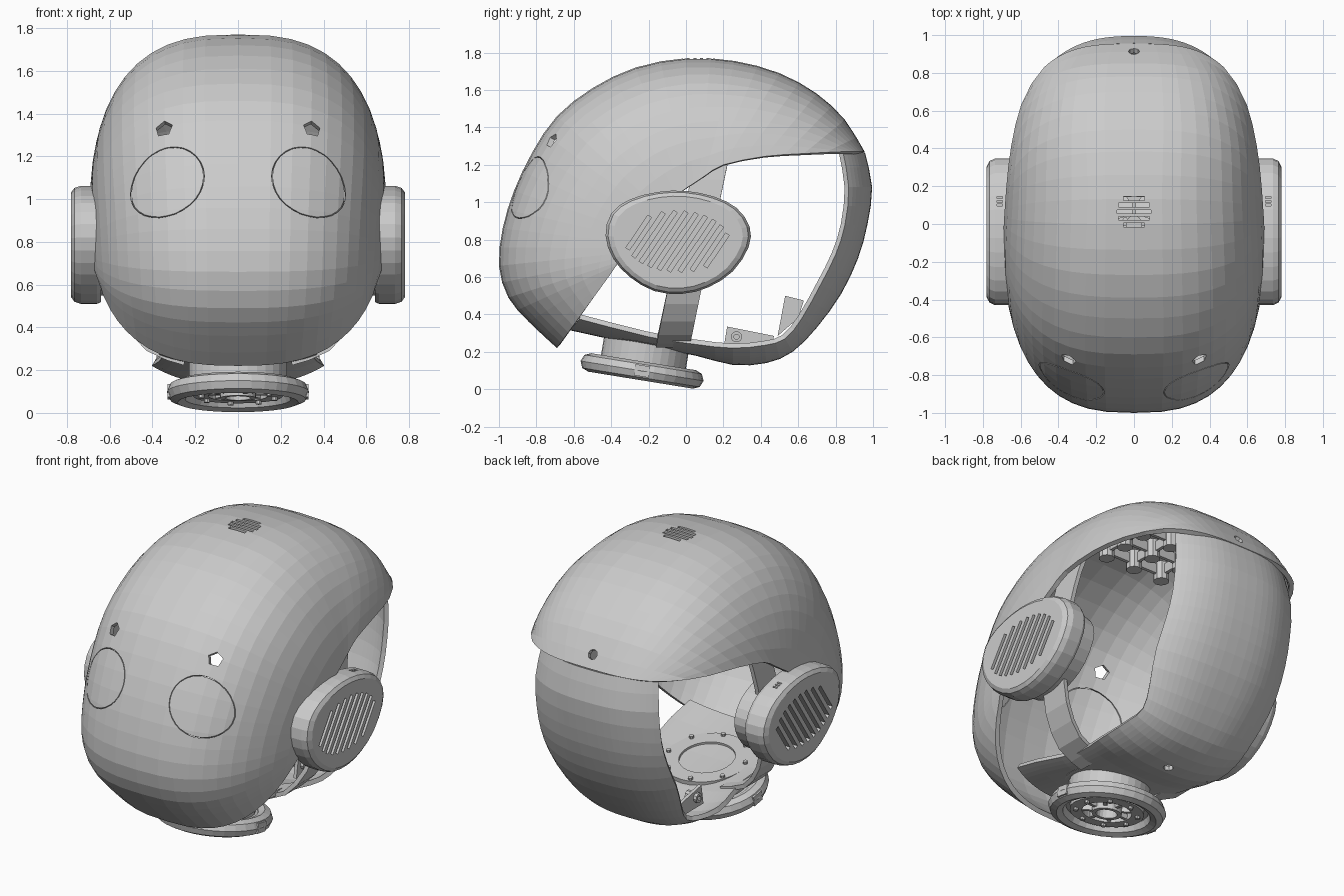
import bpy, bmesh, math
from mathutils import Vector, Matrix

if "Cube" in bpy.data.objects:
    bpy.data.objects.remove(bpy.data.objects["Cube"])

C = Vector((0.0, 0.85))      # centre of the side profile
HALF_W = 0.695               # half width of the shells


def finish(name, bm, recalc=True):
    if recalc:
        bmesh.ops.recalc_face_normals(bm, faces=bm.faces[:])
    me = bpy.data.meshes.new(name)
    bm.to_mesh(me)
    bm.free()
    ob = bpy.data.objects.new(name, me)
    bpy.context.collection.objects.link(ob)
    return ob


def smooth(pts, n=2, closed=False):
    out, m = [], len(pts)
    for i in range(m if closed else m - 1):
        a, b, c, d = [Vector(pts[k % m] if closed else pts[min(max(k, 0), m - 1)])
                      for k in range(i - 1, i + 3)]
        for k in range(n):
            t = k / n
            out.append(0.5 * (2 * b + (c - a) * t + (2 * a - 5 * b + 4 * c - d) * t ** 2
                              + (3 * b - a - 3 * c + d) * t ** 3))
    if not closed:
        out.append(Vector(pts[-1]))
    return out


def aim(loc, axis=(0, 0, 1)):
    return Matrix.Translation(loc) @ Vector(axis).to_track_quat('Z', 'Y').to_matrix().to_4x4()


def cyl(bm, mat, r, depth, seg=12):
    bmesh.ops.create_cone(bm, cap_ends=True, segments=seg, radius1=r, radius2=r, depth=depth, matrix=mat)


def box(bm, mat, size):
    bmesh.ops.create_cube(bm, size=1, matrix=mat @ Matrix.Diagonal((*size, 1)))


def lathe(bm, mat, prof, seg=32):
    rings = [[bm.verts.new(mat @ Vector((r * math.cos(a), r * math.sin(a), z))) for r, z in prof]
             for a in (2 * math.pi * i / seg for i in range(seg))]
    m = len(prof)
    for i in range(seg):
        p, q = rings[i], rings[(i + 1) % seg]
        for k in range(m):
            bm.faces.new((p[k], q[k], q[(k + 1) % m], p[(k + 1) % m]))


def ring(r0, r1, z0, z1):
    return [(r0, z0), (r1, z0), (r1, z1), (r0, z1)]


def solidify(ob, t, offset=-1):
    mod = ob.modifiers.new("thickness", 'SOLIDIFY')
    mod.thickness, mod.offset = t, offset


def cut(ob, cutter):
    cutter.hide_render = True
    cutter.hide_viewport = True
    mod = ob.modifiers.new("cut", 'BOOLEAN')
    mod.operation, mod.solver, mod.object = 'DIFFERENCE', 'EXACT', cutter


def mirror(ob):
    mod = ob.modifiers.new("mirror", 'MIRROR')
    mod.use_axis = (True, False, False)


def shell(name, pairs, power, widen, cols=22):
    """Rounded shell: each row holds centre line (y, z) and side-opening edge (y, z).
    power sets how boxy the cross-section is, widen makes it boxier to the back."""
    bm, rows = bmesh.new(), []
    for py, pz, qy, qz in smooth(pairs):
        P, Q = Vector((py, pz)), Vector((qy, qz))
        pw = power + widen * max(0, py - 0.2)
        r0 = min((Q - C).length / (P - C).length, 0.99)
        end = math.acos(r0 ** (pw / 2))
        row = []
        for j in range(cols + 1):
            f = end * (2 * j / cols - 1)
            r = math.cos(f) ** (2 / pw)
            x = math.copysign(HALF_W * abs(math.sin(f)) ** (2 / pw), f)
            yz = Q + (P - Q) * ((r - r0) / (1 - r0))
            row.append(bm.verts.new((x, yz.x, yz.y)))
        rows.append(row)
    for a, b in zip(rows, rows[1:]):
        for j in range(cols):
            bm.faces.new((a[j], a[j + 1], b[j + 1], b[j]))
    ob = finish(name, bm, False)
    solidify(ob, 0.028)
    return ob


# Face and crown shell
face = shell("face_shell", [
    (-.69, .22, -.40, .62), (-.84, .36, -.38, .65), (-.95, .49, -.36, .68), (-1.0, .66, -.33, .73),
    (-.98, .86, -.30, .78), (-.92, 1.06, -.26, .84), (-.82, 1.27, -.20, .90), (-.69, 1.46, -.14, .96),
    (-.50, 1.61, -.08, 1.01), (-.27, 1.72, -.02, 1.06), (0, 1.77, .04, 1.10), (.26, 1.755, .10, 1.14),
    (.50, 1.69, .20, 1.20), (.70, 1.58, .42, 1.245), (.85, 1.44, .63, 1.26), (.955, 1.27, .83, 1.27)],
    2.7, 0.6)

# Back and chin shell
back = shell("back_shell", [
    (.957, 1.265, .84, 1.265), (.995, 1.08, .87, 1.08), (.97, .88, .85, .88), (.92, .70, .80, .72),
    (.83, .51, .72, .56), (.70, .33, .62, .38), (.57, .20, .53, .27), (.43, .14, .42, .235),
    (.25, .13, .25, .22), (.05, .18, .05, .24), (-.25, .235, -.20, .28), (-.62, .315, -.57, .375)],
    2.5, 0.1)

# Openings in the face: eye outlines, brow holes, crown vent, rear screw hole
bm = bmesh.new()
for s in (-1, 1):
    lathe(bm, aim((0.33 * s, -0.82, 1.065), (0, -0.86, 0.5)), ring(.169, .173, -.2, .2), 28)
    cyl(bm, aim((0.345 * s, -0.71, 1.325), (0.1 * s, -0.85, 0.5)), 0.042, 0.4, 5)
for k in range(-2, 3):
    y = 0.035 * k
    box(bm, Matrix.Translation((0, 0.065 + y, 1.75)), (2 * math.sqrt(.09 ** 2 - y * y), 0.02, 0.2))
cyl(bm, aim((0, 0.92, 1.345), (0, 0.85, 0.5)), 0.03, 0.2, 8)
cut(face, finish("face_cutter", bm))
bm = bmesh.new()
cyl(bm, aim((0, 0.3, 0.14)), 0.03, 0.2, 8)
cut(back, finish("back_cutter", bm))

# Ear pods: egg outline lofted outwards, with slanted grille slots
egg = smooth([(-.43, .82), (-.40, .94), (-.30, 1.015), (-.15, 1.055), (0, 1.06), (.15, 1.03), (.27, .97),
              (.34, .87), (.335, .76), (.25, .63), (.12, .545), (-.02, .51), (-.17, .525), (-.30, .60),
              (-.39, .70)], 2, True)
mid = Vector((-0.045, 0.79))
stations = [(.53, .84), (.64, .86), (.64, .97), (.66, 1), (.735, 1), (.765, .965), (.78, .89)]
slope = math.radians(56)
d = Vector((math.cos(slope), math.sin(slope)))
for s, side in ((1, "right"), (-1, "left")):
    bm = bmesh.new()
    loops = [[bm.verts.new((s * x, *(mid + (p - mid) * k))) for p in egg] for x, k in stations]
    for a, b in zip(loops, loops[1:]):
        for i in range(len(egg)):
            j = (i + 1) % len(egg)
            bm.faces.new((a[i], a[j], b[j], b[i]))
    bm.faces.new(loops[0])
    bm.faces.new(loops[-1])
    pod = finish(side + "_ear_pod", bm)
    bm = bmesh.new()
    A, B = 0.275, 0.16
    for k in range(-4, 5):
        o = 0.06 * k
        qa = (d.x / A) ** 2 + (d.y / B) ** 2
        qb, qc = o * d.x / A ** 2, (o / A) ** 2 - 1
        h = math.sqrt(max(qb * qb - qa * qc, 0.001)) / qa
        m = mid + Vector((o, 0)) - d * (qb / qa)
        mat = Matrix.Translation((s * 0.77, *m)) @ Matrix.Rotation(slope, 4, 'X')
        box(bm, mat, (0.10, 2 * h, 0.023))
    for y in (0.10, 0.12, 0.14):
        box(bm, Matrix.Translation((s * 0.71, y, 1.03)), (0.03, 0.01, 0.06))
    cut(pod, finish(side + "_grille_cutter", bm))

# Inner hoop strap joining pods, crown and neck
bm = bmesh.new()
prev = None
for x, z in smooth([(.25, .235), (.42, .30), (.54, .46), (.60, .68), (.615, .90), (.60, 1.12),
                    (.56, 1.32), (.47, 1.52), (.30, 1.65), (0, 1.69)]):
    y = -0.07 + 0.21 * (z - 0.24)
    cur = [bm.verts.new((x, y + w, z)) for w in (-0.09, 0.09)]
    if prev:
        bm.faces.new((prev[0], prev[1], cur[1], cur[0]))
    prev = cur
strap = finish("hoop_strap", bm)
mirror(strap)
solidify(strap, 0.025, 0)

# Pegs and cross bars under the crown
bm = bmesh.new()
for x in (-.2, 0, .2):
    for y in (0.0, 0.16, 0.32):
        cyl(bm, aim((x, y, 1.6)), 0.045, 0.11, 10)
    box(bm, Matrix.Translation((x, 0.16, 1.61)), (0.02, 0.4, 0.06))
for y in (0.0, 0.16, 0.32):
    box(bm, Matrix.Translation((0, y, 1.61)), (0.46, 0.02, 0.06))
finish("crown_mount", bm)

# Tilted neck: rounded rim, disc, collar, bolted flange and spoked hub
N = Matrix.Translation((0, -0.235, 0.098)) @ Matrix.Rotation(math.radians(-9.2), 4, 'X')
bm = bmesh.new()
lathe(bm, N, [(.283 + .05 * math.cos(a), .05 * math.sin(a))
              for a in (math.pi * i / 4 for i in range(8))])
for s in (-1, 1):
    box(bm, N @ Matrix.Translation((0.3 * s, 0, 0)), (0.06, 0.08, 0.06))
finish("neck_rim", bm)
bm = bmesh.new()
lathe(bm, N, ring(.14, .21, -.02, .02))
lathe(bm, N, ring(.21, .26, .005, .03))
lathe(bm, N, ring(.17, .23, .02, .15))
lathe(bm, N, ring(.16, .255, .15, .18))
for i in range(8):
    R = N @ Matrix.Rotation(math.pi * i / 4 + 0.2, 4, 'Z')
    cyl(bm, R @ Matrix.Translation((0.235, 0, 0.185)), 0.014, 0.02, 8)
    cyl(bm, R @ Matrix.Translation((0.175, 0, -0.025)), 0.014, 0.02, 8)
finish("neck_collar", bm)
bm = bmesh.new()
lathe(bm, N, ring(.06, .085, -.03, .05), 20)
for i in range(8):
    box(bm, N @ Matrix.Rotation(math.pi * i / 4, 4, 'Z') @ Matrix.Translation((0.112, 0, 0)),
        (0.07, 0.022, 0.03))
finish("neck_hub", bm)

# Inner brackets with screw bosses on the floor of the back shell
bm = bmesh.new()
for outline in ([(.20, .215), (.46, .215), (.47, .285), (.22, .335)],
                [(.49, .285), (.60, .38), (.63, .475), (.53, .50)]):
    lo, hi = ([bm.verts.new((x, y, z)) for y, z in outline] for x in (0.24, 0.26))
    bm.faces.new(lo)
    bm.faces.new(hi)
    for i in range(4):
        j = (i + 1) % 4
        bm.faces.new((lo[i], lo[j], hi[j], hi[i]))
lathe(bm, aim((0.26, 0.27, 0.28), (1, 0, 0)), ring(.014, .03, -.06, .02), 10)
mirror(finish("floor_bracket", bm))
